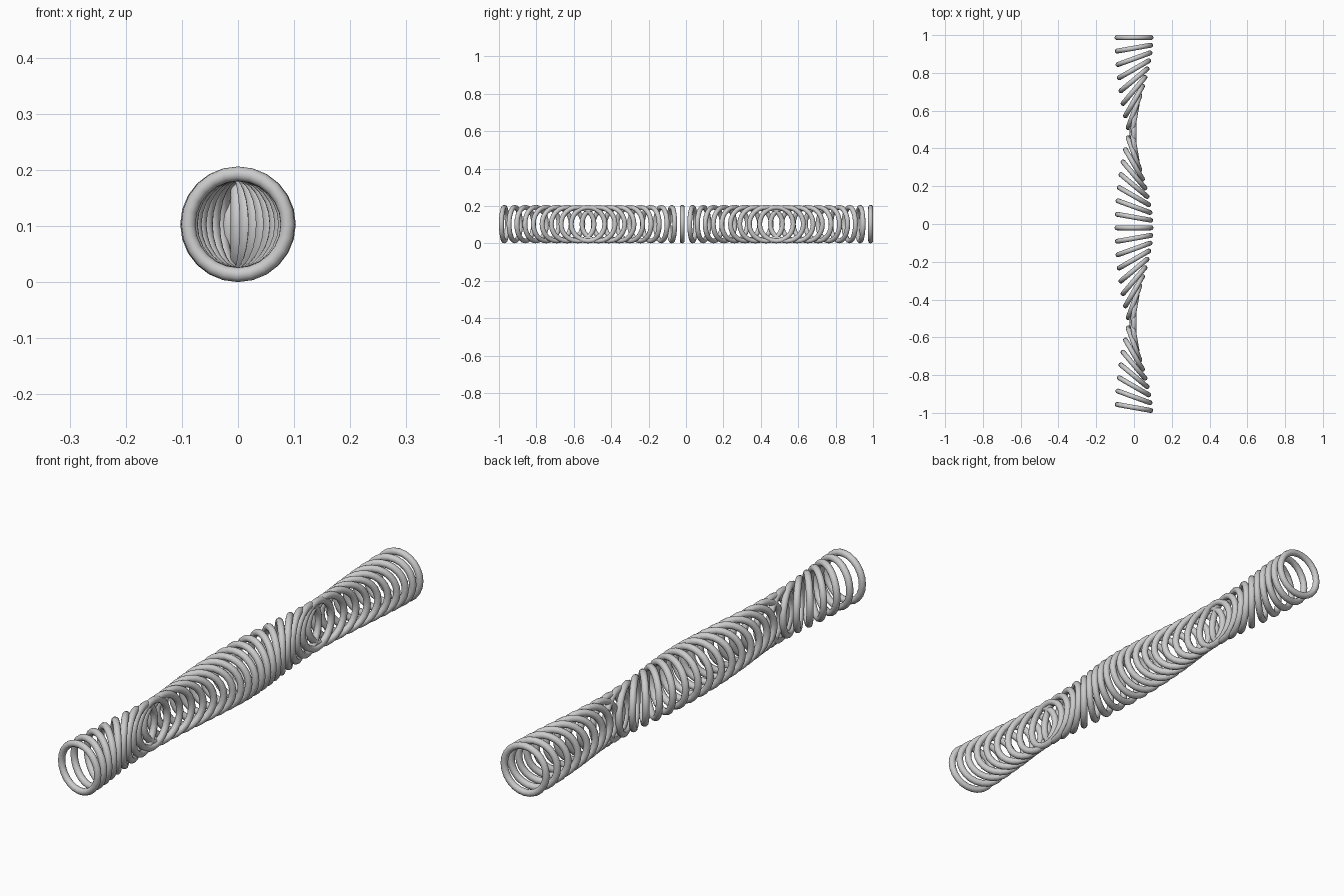
import bpy
from math import radians, sin

if "Cube" in bpy.data.objects:
    bpy.data.objects.remove(bpy.data.objects["Cube"])

COUNT = 36             # rings in the row
TURN = radians(10)     # twist added by each ring
R, r = 0.09, 0.013     # ring radius, tube radius
STEP = (2 - 2 * r - R * sin(TURN)) / (COUNT - 1)

# one upright ring, axis along y
bpy.ops.mesh.primitive_torus_add(major_radius=R, minor_radius=r,
                                 major_segments=24, minor_segments=12,
                                 rotation=(radians(90), 0, 0))
first = bpy.context.object
first.name = "ring_01"
bpy.ops.object.transform_apply(location=False, rotation=True, scale=False)
bpy.ops.object.shade_smooth()

# row of rings, each turned a bit further about the vertical
for i in range(COUNT):
    ring = first
    if i:
        ring = bpy.data.objects.new(f"ring_{i + 1:02d}", first.data)
        bpy.context.collection.objects.link(ring)
    ring.location = (0, 1 - r - i * STEP, R + r)
    ring.rotation_euler = (0, 0, i * TURN)
